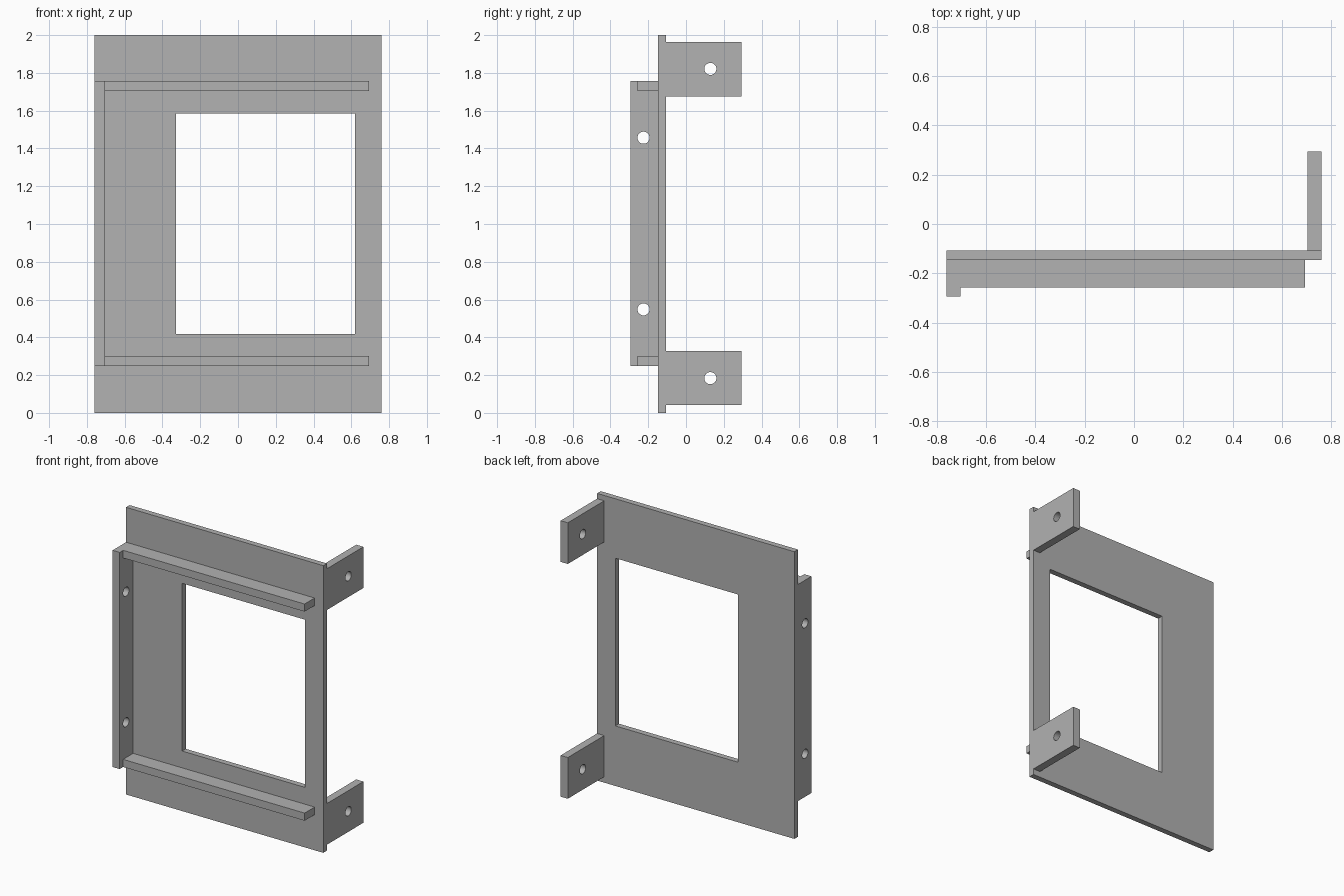
import bpy
from math import pi

cube = bpy.data.objects.get("Cube")
if cube:
    bpy.data.objects.remove(cube, do_unlink=True)

# Single flat grey
grey = bpy.data.materials.new("plain grey")
grey.use_nodes = True
colour = (0.445, 0.445, 0.445, 1)
grey.diffuse_color = colour
grey.node_tree.nodes["Principled BSDF"].inputs["Base Color"].default_value = colour


def box(name, x, y, z):
    """Box given by its (min, max) range on each axis."""
    bpy.ops.mesh.primitive_cube_add(size=1, location=[sum(r) / 2 for r in (x, y, z)])
    obj = bpy.context.object
    obj.name = name
    obj.scale = [r[1] - r[0] for r in (x, y, z)]
    bpy.ops.object.transform_apply(location=False, rotation=False, scale=True)
    obj.data.materials.append(grey)
    return obj


def hole_cutter(x, y, z):
    """Round cutter running along x."""
    bpy.ops.mesh.primitive_cylinder_add(vertices=32, radius=0.032, depth=0.3,
                                        location=(x, y, z), rotation=(0, pi / 2, 0))
    cutter = bpy.context.object
    cutter.data.materials.append(grey)
    return cutter


def cut(obj, cutter):
    cutter.hide_render = True
    mod = obj.modifiers.new("cut", "BOOLEAN")
    mod.operation = "DIFFERENCE"
    mod.solver = "EXACT"
    mod.object = cutter
    bpy.context.view_layer.objects.active = obj
    bpy.ops.object.modifier_apply(modifier=mod.name)
    bpy.data.objects.remove(cutter, do_unlink=True)


SIDE, INNER = 0.76, 0.705       # outer and inner x of the flange and tabs
FRONT, BACK = -0.147, -0.107    # plate faces

# Main plate with its offset window
plate = box("main_plate", (-SIDE, SIDE), (FRONT, BACK), (0, 2))
cut(plate, box("window_cutter", (-0.327, 0.619), (-0.4, 0.1), (0.418, 1.586)))

# Tall front flange with two screw holes
flange = box("front_flange", (-SIDE, -INNER), (-0.295, FRONT), (0.248, 1.757))
for z in (0.548, 1.457):
    cut(flange, hole_cutter(-0.73, -0.225, z))

# Upper and lower rails, and rear tabs with a screw hole each
for level, rail_z, tab_z, hole_z in (
        ("lower", (0.248, 0.301), (0.041, 0.328), 0.184),
        ("upper", (1.704, 1.757), (1.676, 1.963), 1.821)):
    box(level + "_rail", (-INNER, 0.693), (-0.257, FRONT), rail_z)
    tab = box(level + "_rear_tab", (INNER, SIDE), (BACK, 0.294), tab_z)
    cut(tab, hole_cutter(0.73, 0.129, hole_z))
